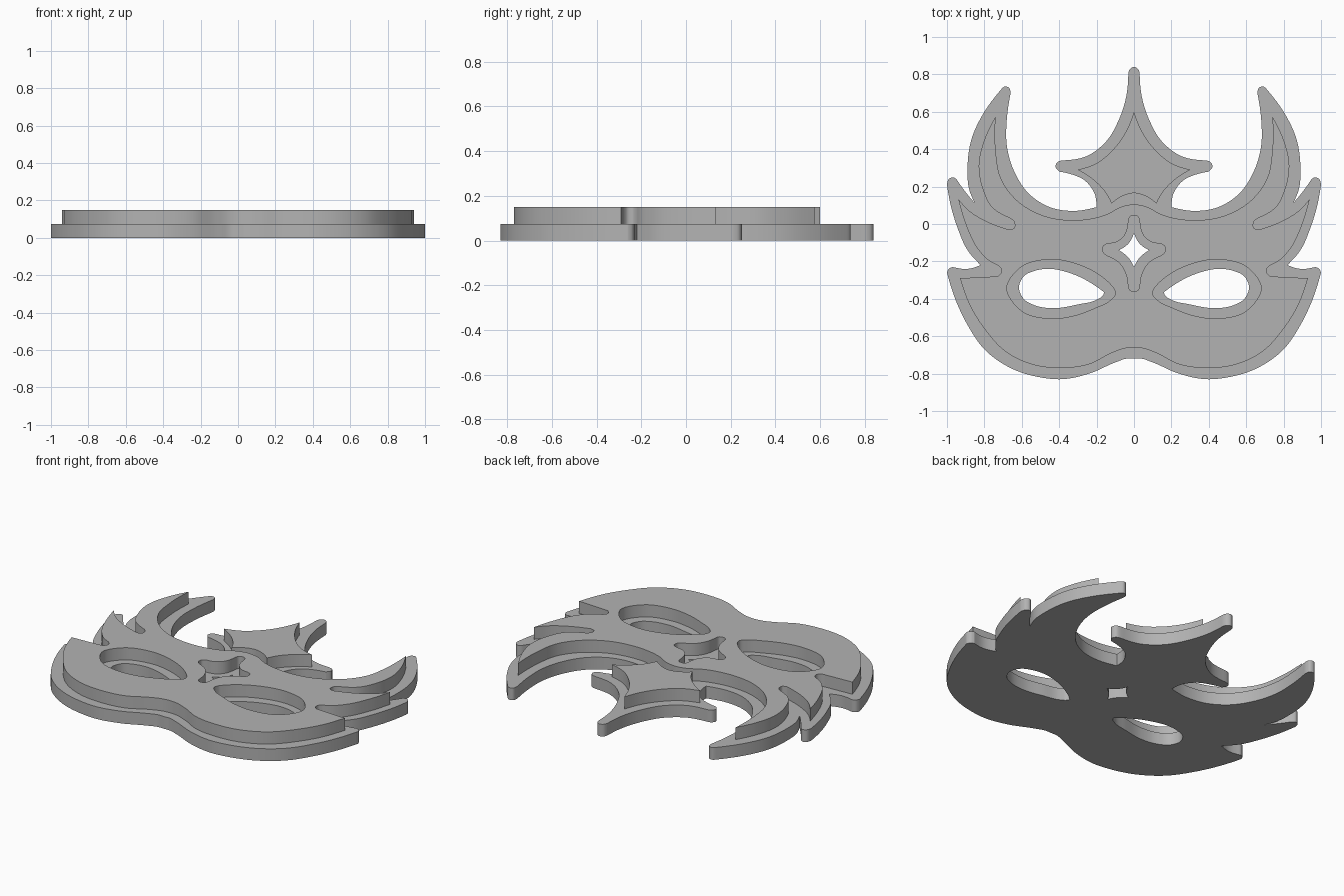
import bpy
import bmesh
from mathutils import Vector

cube = bpy.data.objects.get("Cube")
if cube:
    bpy.data.objects.remove(cube, do_unlink=True)

UNIT = 0.01        # profile points are in hundredths
LAYER = 0.075      # thickness of each layer
STEPS = 8          # subdivisions between profile points

grey = bpy.data.materials.new("plain grey")
grey.use_nodes = True
grey.diffuse_color = (0.45, 0.45, 0.45, 1)
grey.node_tree.nodes["Principled BSDF"].inputs["Base Color"].default_value = grey.diffuse_color


def ring_from_runs(runs, mirrored, start_sharp, end_sharp):
    """Closed list of (point, is_corner); every run ends in a corner."""
    ring = []
    for run in runs:
        for i, (x, y) in enumerate(run):
            ring.append((Vector((x, y)) * UNIT, i == len(run) - 1))
    if mirrored:
        ring[0] = (ring[0][0], start_sharp)
        ring[-1] = (ring[-1][0], end_sharp)
        ring += [(Vector((-p.x, p.y)), c) for p, c in reversed(ring[1:-1])]
    return ring


def tangent(a, p, b):
    """Direction of a smooth curve through p, weighted by its neighbours' distances."""
    before, after = (p - a).length, (b - p).length
    return ((p - a) / before * after + (b - p) / after * before) / (before + after)


def smooth_ring(ring):
    """Interpolate a curve through the ring, breaking it at corners."""
    n, result = len(ring), []
    for i in range(n):
        (a, _), (p, p_sharp), (q, q_sharp), (b, _) = [ring[(i + k) % n] for k in (-1, 0, 1, 2)]
        chord = q - p
        size = chord.length
        start = tangent(a, p, q) * size
        end = tangent(p, q, b) * size
        if p_sharp and q_sharp:
            start = end = chord
        elif p_sharp:
            start = chord * 1.5 - end * 0.5
        elif q_sharp:
            end = chord * 1.5 - start * 0.5
        for s in range(STEPS):
            t = s / STEPS
            u = 1 - t
            result.append(p * (u * u * (1 + 2 * t)) + start * (u * u * t)
                          + q * (t * t * (3 - 2 * t)) - end * (t * t * u))
    return result


def flip(loop):
    return [Vector((-p.x, p.y)) for p in loop]


def make_plate(name, loops, bottom):
    """Fill the loops (inner ones become holes) and extrude to one layer."""
    curve = bpy.data.curves.new(name, "CURVE")
    curve.dimensions = "2D"
    curve.fill_mode = "BOTH"
    curve.extrude = LAYER / 2
    for loop in loops:
        spline = curve.splines.new("POLY")
        spline.points.add(len(loop) - 1)
        for point, p in zip(spline.points, loop):
            point.co = (p.x, p.y, 0, 1)
        spline.use_cyclic_u = True
    plate = bpy.data.objects.new(name, curve)
    bpy.context.collection.objects.link(plate)
    bpy.ops.object.select_all(action="DESELECT")
    plate.select_set(True)
    bpy.context.view_layer.objects.active = plate
    bpy.ops.object.convert(target="MESH")
    plate = bpy.context.object
    plate.name = name

    # Weld the caps to the walls and lift the layer into place
    bm = bmesh.new()
    bm.from_mesh(plate.data)
    bmesh.ops.remove_doubles(bm, verts=bm.verts, dist=0.0001)
    bmesh.ops.recalc_face_normals(bm, faces=bm.faces)
    bmesh.ops.translate(bm, verts=bm.verts, vec=(0, 0, bottom + LAYER / 2))
    bm.to_mesh(plate.data)
    bm.free()
    plate.data.materials.clear()
    plate.data.materials.append(grey)
    bpy.ops.object.shade_smooth_by_angle(angle=0.6)
    return plate


# Base silhouette, left half from the crown tip down to the chin
crown = [
    [(0, 84), (2, 83), (3, 81)],
    [(4, 69), (8, 56), (15, 44), (26, 36), (38, 34)],
    [(41, 33), (42, 31), (40, 28)],
    [(35, 27), (26, 23), (21, 16), (20, 9)],
]
horn = [
    [(32, 7), (45, 9), (56, 16), (64, 28), (68, 42), (68, 56), (66, 70)],
    [(67, 73), (69, 73.5), (71, 72)],
    [(80, 60), (87, 45), (89, 30), (88, 18), (85, 11)],
]
feather = [
    [(90, 17), (95, 24)],
    [(97, 25), (99, 24), (100, 21)],
    [(98, 10), (94, -3), (89, -14), (82, -22)],
]
cheek = [
    [(89, -24), (97, -23)],
    [(99, -24), (100, -26)],
    [(96, -39), (89, -54), (80, -67), (66, -77), (50, -82), (39, -83),
     (24, -80), (10, -74), (4, -72), (0, -72)],
]
base_outline = smooth_ring(ring_from_runs(crown + horn + feather + cheek, True, False, False))

# Through holes in the base
eye_hole = smooth_ring(ring_from_runs([
    [(20, -33.5), (35, -26), (45, -24), (53, -25), (59, -28), (61.5, -34), (59, -40),
     (53, -43.5), (43, -45), (30, -43), (20, -40.5), (16.5, -38), (16, -36.5)],
], False, False, False))
diamond_hole = smooth_ring(ring_from_runs([
    [(0, -5), (3, -10.5), (8, -14)],
    [(3, -18), (0, -23)],
], True, True, True))
make_plate("base_plate", [base_outline, eye_hole, flip(eye_hole), diamond_hole], 0)

# Raised face layer, with wider openings
face_outline = smooth_ring(ring_from_runs([
    [(0, 10.5), (6, 9.5), (15, 5), (32, 2), (50, 5), (63, 13), (71, 24), (74, 40), (74, 57.5)],
    [(80, 45), (83, 32), (81, 19), (76, 9), (66, 3)],
    [(64, 1), (64, -2), (67, -3)],
    [(80, 2), (88, 7), (94, 13.5)],
    [(90, 0), (83, -14), (77, -20), (73, -22)],
    [(71, -24), (71, -26), (73, -28)],
    [(93, -29)],
    [(88, -43), (80, -56), (69, -68), (53, -75.5), (39, -77),
     (24, -75), (12, -69), (5, -66.5), (0, -66)],
], True, False, False))
face_eye = smooth_ring(ring_from_runs([
    [(15, -30), (29, -22), (46, -19), (61, -23.5), (68, -34), (60, -46.5), (45, -50.5),
     (32, -49), (21, -45), (13, -41), (10, -37.5), (11, -34)],
], False, False, False))
# Let the eye ring close smoothly at its inner corner
face_diamond = smooth_ring(ring_from_runs([
    [(0, 4.5), (2, 4), (3, 1)],
    [(5, -6), (9, -9.5), (14, -10.5)],
    [(16.5, -12), (16.5, -15), (14, -17)],
    [(8, -20.5), (4, -27), (3, -33)],
    [(2, -35.5), (0, -36)],
], True, False, False))
make_plate("raised_face", [face_outline, face_eye, flip(face_eye), face_diamond], LAYER)

# Raised crown layer
crown_outline = smooth_ring(ring_from_runs([
    [(0, 60), (4, 50), (11, 40), (20, 32.5), (30, 29)],
    [(21, 23), (15, 16.5), (12, 11)],
    [(6, 15), (0, 16.5)],
], True, True, False))
make_plate("raised_crown", [crown_outline], LAYER)
